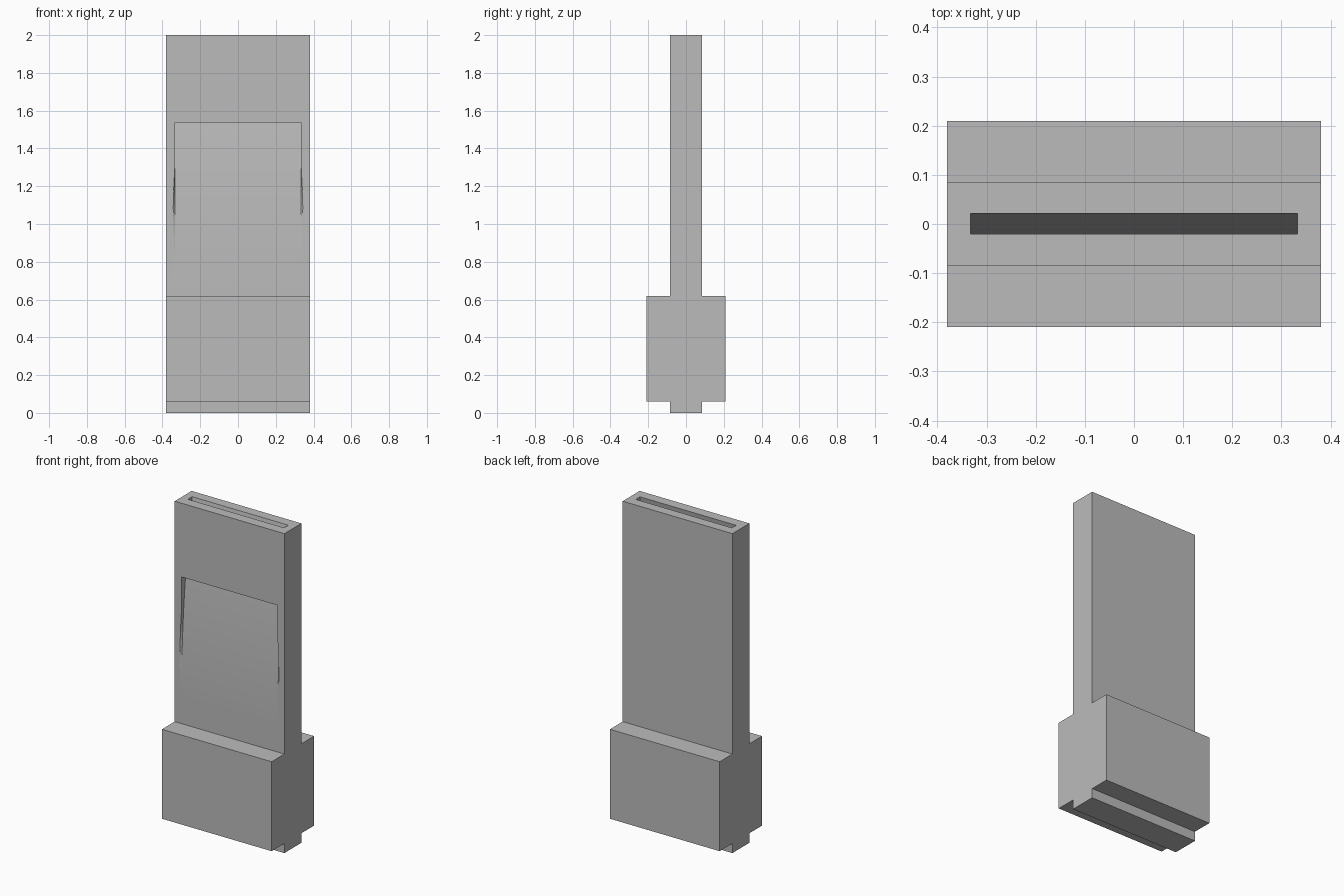
import bpy, bmesh, math

if "Cube" in bpy.data.objects:
    bpy.data.objects.remove(bpy.data.objects["Cube"])

grey = bpy.data.materials.new("plain grey")
grey.diffuse_color = (0.5, 0.5, 0.5, 1)
grey.use_nodes = True
grey.node_tree.nodes["Principled BSDF"].inputs["Base Color"].default_value = grey.diffuse_color

HALF_X, SHAFT_Y, BASE_Y = 0.38, 0.084, 0.21


def make_object(name, bm):
    bmesh.ops.recalc_face_normals(bm, faces=bm.faces)
    mesh = bpy.data.meshes.new(name)
    bm.to_mesh(mesh)
    bm.free()
    mesh.materials.append(grey)
    obj = bpy.data.objects.new(name, mesh)
    bpy.context.collection.objects.link(obj)
    return obj


# Body: stepped side profile (foot, thick base, tall shaft) extruded across x
half = [(SHAFT_Y, 0), (SHAFT_Y, 0.06), (BASE_Y, 0.06),
        (BASE_Y, 0.62), (SHAFT_Y, 0.62), (SHAFT_Y, 2.0)]
profile = half + [(-y, z) for y, z in reversed(half)]
bm = bmesh.new()
face = bm.faces.new([bm.verts.new((-HALF_X, y, z)) for y, z in profile])
ext = bmesh.ops.extrude_face_region(bm, geom=[face])
verts = [v for v in ext["geom"] if isinstance(v, bmesh.types.BMVert)]
bmesh.ops.translate(bm, verts=verts, vec=(2 * HALF_X, 0, 0))
body = make_object("body", bm)

# Curved channel: enters through the top slot and sweeps out of the front face
Z0, SLOT_X, GAP, ROWS = 0.75, 0.333, 0.042, 26
bm = bmesh.new()
rings = []
for i in range(ROWS + 1):
    z = Z0 + (2.02 - Z0) * i / ROWS
    back = -SHAFT_Y - 0.0002 + 0.106 * ((z - Z0) / (2.0 - Z0)) ** 2
    front = max(back - GAP, -SHAFT_Y - 0.008)
    # Mouth flares gently towards its lower end
    flare = SLOT_X + 0.038 * min(1, max(0, (1.32 - z) / 0.4))
    rings.append([bm.verts.new(p) for p in (
        (-flare, front, z), (flare, front, z),
        (SLOT_X, back, z), (-SLOT_X, back, z))])
bm.faces.new(rings[0])
bm.faces.new(rings[-1])
for a, b in zip(rings, rings[1:]):
    for j in range(4):
        k = (j + 1) % 4
        bm.faces.new((a[j], a[k], b[k], b[j]))
bmesh.ops.triangulate(bm, faces=bm.faces)
cutter = make_object("channel_cutter", bm)
cutter.hide_render = True

# Cut the channel and discard the helper
cut = body.modifiers.new("channel", "BOOLEAN")
cut.operation = "DIFFERENCE"
cut.solver = "EXACT"
cut.object = cutter
bpy.context.view_layer.objects.active = body
body.select_set(True)
bpy.ops.object.modifier_apply(modifier=cut.name)
bpy.data.objects.remove(cutter)
bpy.ops.object.shade_smooth_by_angle(angle=math.radians(1.5))
